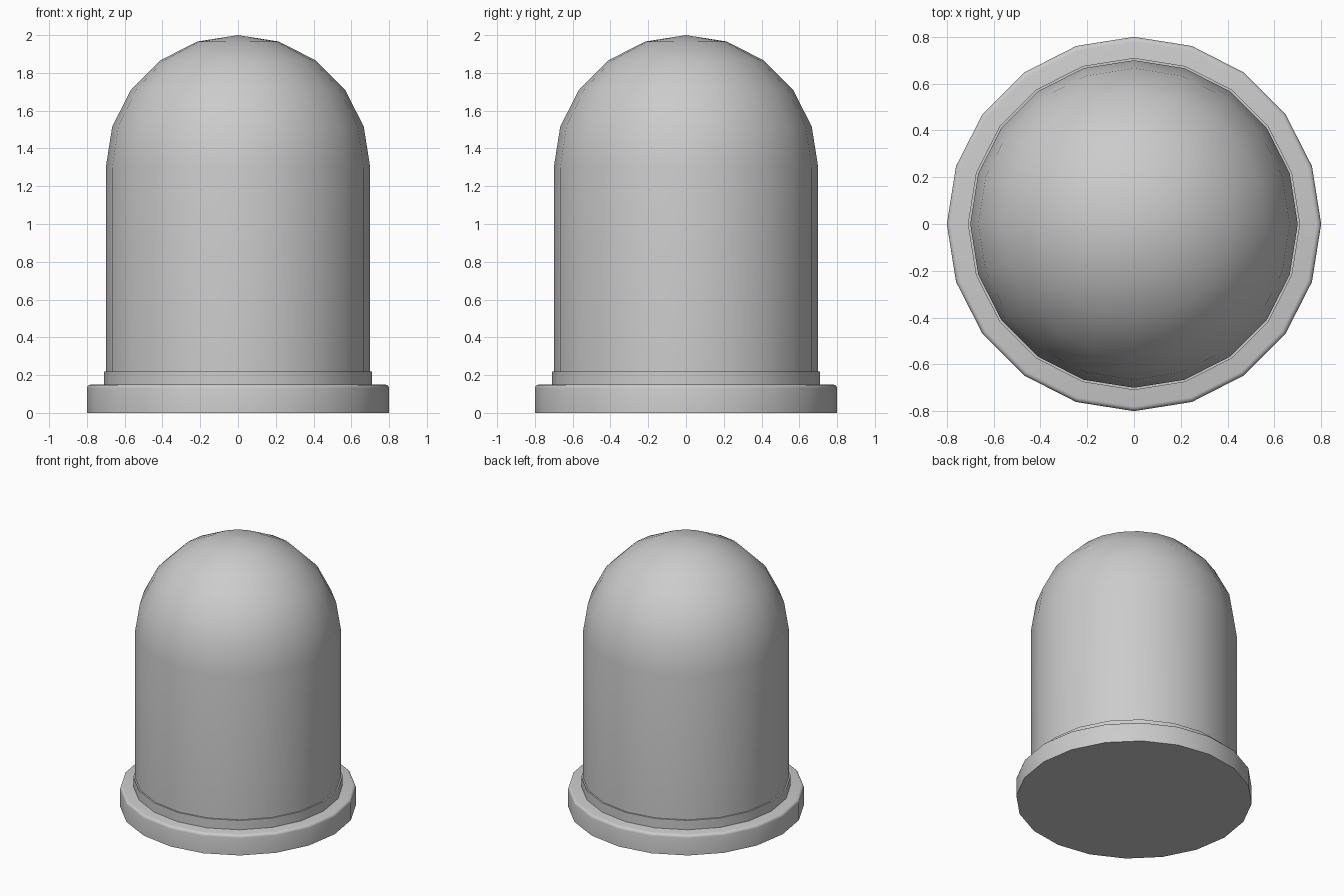
import bpy, bmesh, math

if "Cube" in bpy.data.objects:
    bpy.data.objects.remove(bpy.data.objects["Cube"])

SIDES = 20


def lathe(name, profile):
    """Revolve an (r, z) profile about z; r = 0 points become poles."""
    bm = bmesh.new()
    rings = []
    for r, z in profile:
        if r == 0:
            rings.append([bm.verts.new((0, 0, z))] * SIDES)
        else:
            rings.append([bm.verts.new((r * math.cos(2 * math.pi * i / SIDES),
                                        r * math.sin(2 * math.pi * i / SIDES), z))
                          for i in range(SIDES)])
    for a, b in zip(rings, rings[1:]):
        for i in range(SIDES):
            j = (i + 1) % SIDES
            quad = list(dict.fromkeys((a[i], a[j], b[j], b[i])))
            bm.faces.new(quad)
    bmesh.ops.recalc_face_normals(bm, faces=bm.faces)
    mesh = bpy.data.meshes.new(name)
    bm.to_mesh(mesh)
    bm.free()
    obj = bpy.data.objects.new(name, mesh)
    bpy.context.collection.objects.link(obj)
    bpy.ops.object.select_all(action='DESELECT')
    obj.select_set(True)
    bpy.context.view_layer.objects.active = obj
    bpy.ops.object.shade_smooth_by_angle(angle=math.radians(35))
    return obj


# Base plate with a softened top rim
bevel = [(0.78 + 0.02 * math.cos(a), 0.13 + 0.02 * math.sin(a))
         for a in (0, math.pi / 6, math.pi / 3, math.pi / 2)]
lathe("base", [(0, 0), (0.8, 0)] + bevel + [(0, 0.15)])

# Low collar that holds the cover
lathe("collar", [(0.69, 0.15), (0.71, 0.15), (0.71, 0.22), (0.69, 0.22), (0.69, 0.15)])

# Bell cover: straight wall topped by a hemisphere
R, SHOULDER, STEPS = 0.7, 1.3, 5
arc = [(R * math.cos(k * math.pi / 2 / STEPS), SHOULDER + R * math.sin(k * math.pi / 2 / STEPS))
       for k in range(STEPS)]
lathe("dome_cover", [(0, 0.15), (R, 0.15)] + arc + [(0, SHOULDER + R)])
